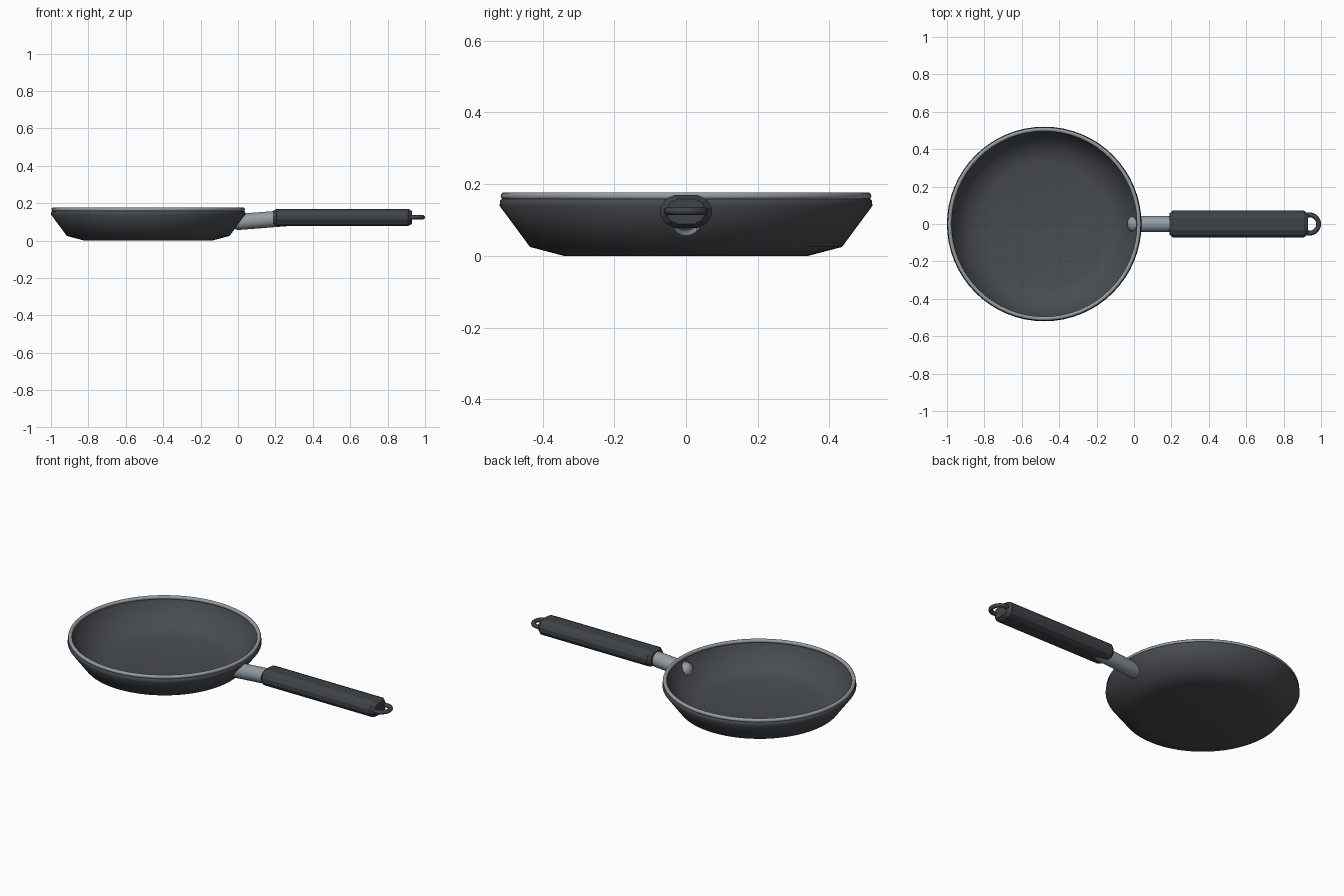
import bpy, bmesh, math
from mathutils import Matrix, Vector

cube = bpy.data.objects.get("Cube")
if cube:
    bpy.data.objects.remove(cube, do_unlink=True)


def material(name, rgb):
    m = bpy.data.materials.new(name)
    m.use_nodes = True
    m.diffuse_color = (*rgb, 1)
    m.node_tree.nodes["Principled BSDF"].inputs["Base Color"].default_value = (*rgb, 1)
    return m


coating = material("dark coating", (0.065, 0.072, 0.08))
grip = material("dark grip", (0.05, 0.056, 0.063))
steel = material("steel", (0.3, 0.33, 0.36))


def finish(name, bm, mat, angle=30):
    bmesh.ops.recalc_face_normals(bm, faces=bm.faces)
    mesh = bpy.data.meshes.new(name)
    bm.to_mesh(mesh)
    bm.free()
    obj = bpy.data.objects.new(name, mesh)
    bpy.context.collection.objects.link(obj)
    mesh.materials.append(mat)
    bpy.ops.object.select_all(action="DESELECT")
    bpy.context.view_layer.objects.active = obj
    obj.select_set(True)
    bpy.ops.object.shade_smooth_by_angle(angle=math.radians(angle))
    return obj


def lathe(name, profile, mat, matrix, steps=64, closed=False, angle=30):
    """Spin an (r, z) profile around z, then place it."""
    bm = bmesh.new()
    verts = [bm.verts.new((r, 0, z)) for r, z in profile]
    edges = [bm.edges.new(pair) for pair in zip(verts, verts[1:])]
    if closed:
        edges.append(bm.edges.new((verts[-1], verts[0])))
    bmesh.ops.spin(bm, geom=verts + edges, cent=(0, 0, 0), axis=(0, 0, 1),
                   angle=math.tau, steps=steps)
    bmesh.ops.remove_doubles(bm, verts=bm.verts, dist=1e-5)
    bmesh.ops.transform(bm, matrix=matrix, verts=bm.verts)
    return finish(name, bm, mat, angle)


def circle(radius, tube, n, flat=1):
    return [(radius + tube * math.cos(math.tau * i / n),
             flat * tube * math.sin(math.tau * i / n)) for i in range(n)]


# Pan body: outer wall up to the lip, then back down the inside
centre = Matrix.Translation((-0.48, 0, 0))
lathe("pan_body", [(0, 0), (0.34, 0), (0.435, 0.025), (0.52, 0.14), (0.518, 0.155),
                   (0.51, 0.162), (0.5, 0.162), (0.495, 0.145), (0.422, 0.04),
                   (0.335, 0.016), (0, 0.016)], coating, centre, angle=50)

# Steel rim
lathe("pan_rim", circle(0.506, 0.011, 10), steel,
      Matrix.Translation((-0.48, 0, 0.167)), closed=True, angle=60)

# Steel stem, with a rounded end that shows inside the pan
start, end = Vector((-0.037, 0, 0.097)), Vector((0.27, 0, 0.121))
turn = (end - start).to_track_quat("Z", "Y").to_matrix().to_4x4()
length = (end - start).length
lathe("stem", [(0, 0), (0.02, 0.004), (0.035, 0.014), (0.043, 0.032),
               (0.043, length), (0, length)], steel,
      Matrix.Translation(start) @ turn, steps=32, angle=50)

# Grip: eight-sided sections with chamfered ends
bm = bmesh.new()
section = [(0.032, 0.046), (0.058, 0.034), (0.071, 0.012)]
quarter = section + [(y, -z) for y, z in reversed(section)]
outline = quarter + [(-y, -z) for y, z in quarter]
rings = []
for x, scale in [(0.19, 0.8), (0.207, 1), (0.91, 1), (0.93, 0.75)]:
    rings.append([bm.verts.new((x, y * scale, 0.124 + z * scale)) for y, z in outline])
count = len(outline)
for a, b in zip(rings, rings[1:]):
    for i in range(count):
        j = (i + 1) % count
        bm.faces.new((a[i], a[j], b[j], b[i]))
bm.faces.new(rings[0])
bm.faces.new(rings[-1])
finish("grip", bm, grip, 20)

# Hanging loop
lathe("hanging_loop", circle(0.049, 0.013, 10, 0.9), grip,
      Matrix.Translation((0.938, 0, 0.125)), steps=32, closed=True, angle=60)
